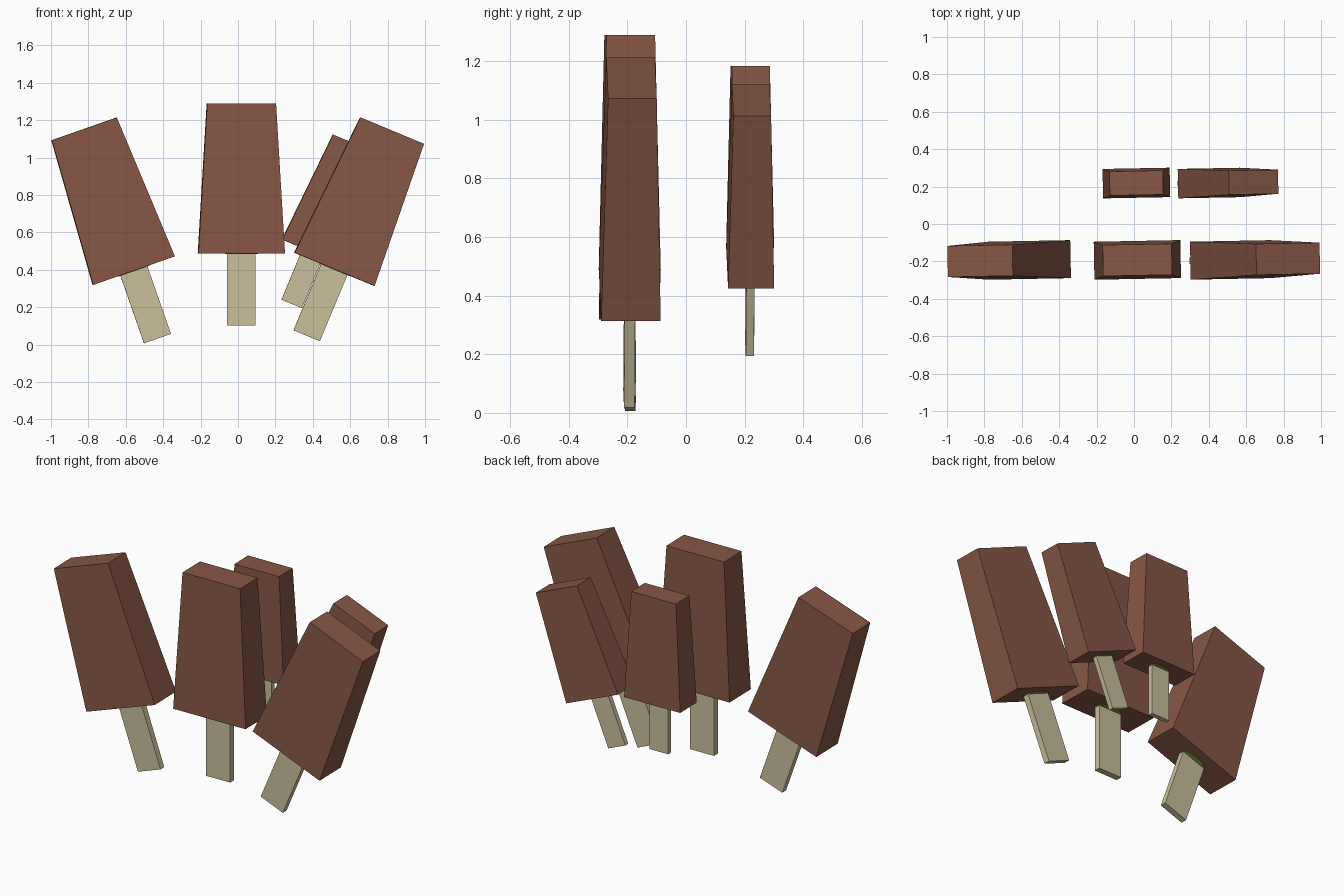
import bpy, bmesh, math
from mathutils import Matrix

if "Cube" in bpy.data.objects:
    bpy.data.objects.remove(bpy.data.objects["Cube"])


def material(name, srgb):
    m = bpy.data.materials.new(name)
    lin = [((c / 255 + 0.055) / 1.055) ** 2.4 for c in srgb]
    m.diffuse_color = (*lin, 1)
    m.use_nodes = True
    m.node_tree.nodes["Principled BSDF"].inputs["Base Color"].default_value = m.diffuse_color
    return m


CHOCOLATE = material("chocolate", (135, 87, 69))
WOOD = material("pale_wood", (203, 192, 158))
GREEN = material("olive_green", (140, 158, 66))


def finish(bm, name, mat, placement):
    bmesh.ops.recalc_face_normals(bm, faces=bm.faces)
    me = bpy.data.meshes.new(name)
    bm.to_mesh(me)
    bm.free()
    me.materials.append(mat)
    ob = bpy.data.objects.new(name, me)
    ob.matrix_world = placement
    bpy.context.collection.objects.link(ob)


def block(name, mat, placement, z0, size0, z1, size1):
    """Box from z0 to z1, with its own width and depth at each end."""
    bm = bmesh.new()
    bmesh.ops.create_cube(bm, size=1)
    for v in bm.verts:
        z, (w, d) = (z1, size1) if v.co.z > 0 else (z0, size0)
        v.co = (v.co.x * w, v.co.y * d, z)
    finish(bm, name, mat, placement)


def ice_pop(label, x, y, z, tilt, scale):
    """Ice pop whose origin is the centre of the chocolate's lower face."""
    place = (Matrix.Translation((x, y, z))
             @ Matrix.Rotation(math.radians(1.1), 4, 'Z')
             @ Matrix.Rotation(math.radians(tilt), 4, 'Y')
             @ Matrix.Scale(scale, 4))
    # tapered chocolate bar, wider at the bottom
    block(label + "_chocolate", CHOCOLATE, place, 0, (0.463, 0.203), 0.803, (0.368, 0.166))
    # flat wooden stick
    block(label + "_stick", WOOD, place, -0.385, (0.153, 0.036), 0.05, (0.153, 0.036))
    # thin green patch where the stick enters
    bm = bmesh.new()
    bmesh.ops.create_cone(bm, cap_ends=True, segments=12, radius1=1, radius2=1, depth=1,
                          matrix=Matrix.Diagonal((0.088, 0.048, 0.006, 1)))
    finish(bm, label + "_stick_socket", GREEN, place)


# front row of three, back row of two smaller ones
ice_pop("front_left", -0.5575, -0.192, 0.395, -19.3, 1)
ice_pop("front_middle", 0.018, -0.192, 0.487, 0, 1)
ice_pop("front_right", 0.515, -0.192, 0.4025, 22.6, 1)
ice_pop("back_middle", 0.0125, 0.219, 0.562, 0, 0.775)
ice_pop("back_right", 0.401, 0.219, 0.493, 22.5, 0.775)
